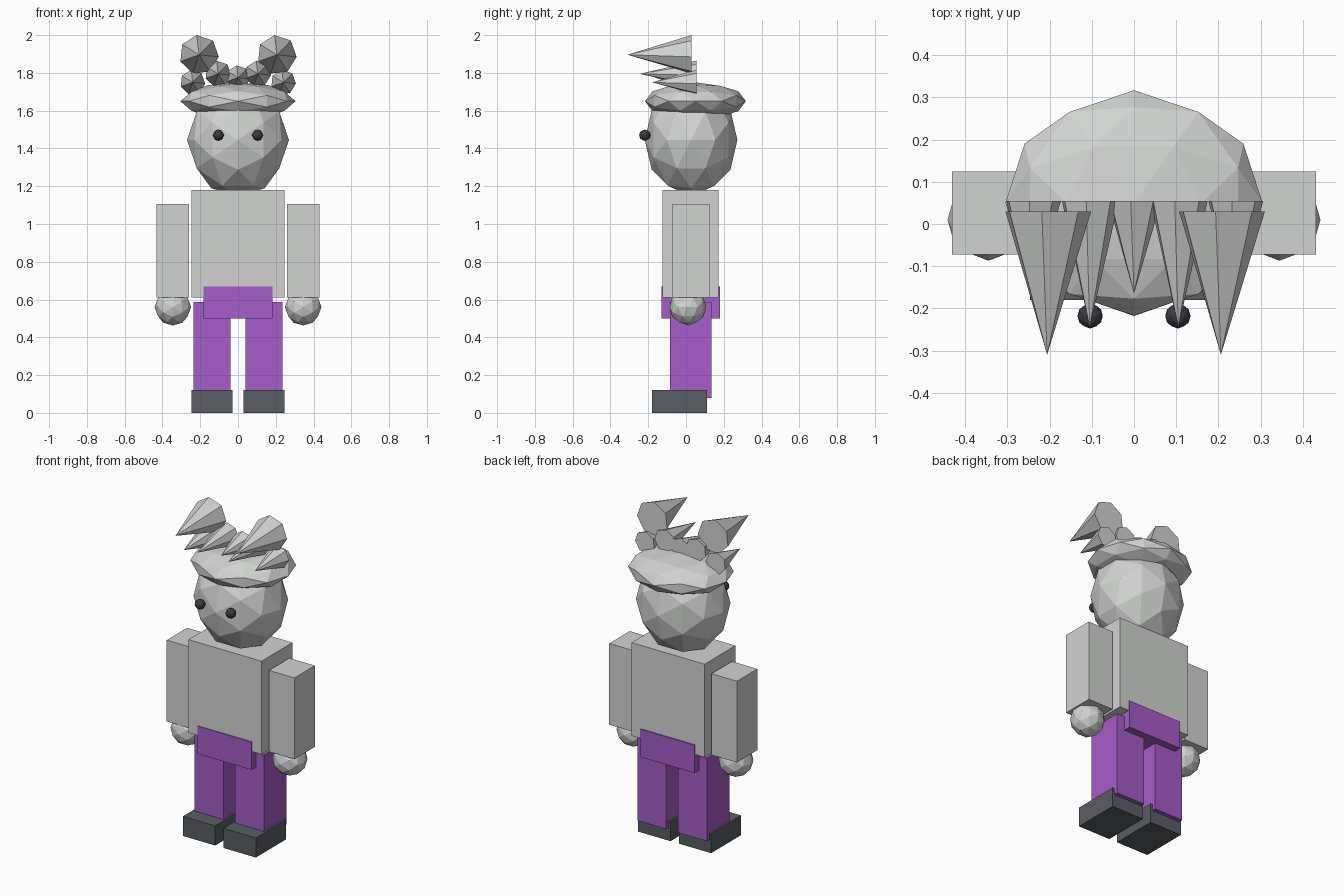
import bpy, bmesh, math
from mathutils import Matrix, Vector

default = bpy.data.objects.get("Cube")
if default:
    bpy.data.objects.remove(default, do_unlink=True)


def material(name, rgb):
    mat = bpy.data.materials.new(name)
    mat.use_nodes = True
    color = (*rgb, 1)
    mat.diffuse_color = color
    mat.node_tree.nodes["Principled BSDF"].inputs["Base Color"].default_value = color
    return mat


GREY = material("light grey", (0.64, 0.655, 0.64))
PURPLE = material("purple", (0.38, 0.11, 0.58))
SLATE = material("dark slate", (0.10, 0.113, 0.127))
BLACK = material("eye black", (0.045, 0.045, 0.06))


def finish(name, bm, mat):
    bmesh.ops.recalc_face_normals(bm, faces=bm.faces)
    mesh = bpy.data.meshes.new(name)
    bm.to_mesh(mesh)
    bm.free()
    mesh.materials.append(mat)
    obj = bpy.data.objects.new(name, mesh)
    bpy.context.collection.objects.link(obj)
    return obj


def box(name, x, y, z, mat):
    """Box from its (low, high) range on each axis."""
    bm = bmesh.new()
    bmesh.ops.create_cube(bm, size=1)
    spans = (x, y, z)
    bmesh.ops.scale(bm, vec=[b - a for a, b in spans], verts=bm.verts)
    bmesh.ops.translate(bm, vec=[(a + b) / 2 for a, b in spans], verts=bm.verts)
    return finish(name, bm, mat)


def faceted_ball(name, center, radii, mat):
    """Low-poly ellipsoid, turned so that an edge midpoint lies on each axis."""
    bm = bmesh.new()
    bmesh.ops.create_icosphere(bm, subdivisions=2, radius=1)
    turn = Matrix.Rotation(math.radians(-31.72), 4, 'Y')
    bm.transform(Matrix.Translation(center) @ Matrix.Diagonal((*radii, 1)) @ turn)
    return finish(name, bm, mat)


def spike(name, x, z, radius, base_y, tip_y):
    """Seven-sided cone pointing forward."""
    bm = bmesh.new()
    ring = []
    for i in range(7):
        a = math.radians(-6) + math.tau * i / 7
        ring.append(bm.verts.new((x + radius * math.cos(a), base_y, z + radius * math.sin(a))))
    tip = bm.verts.new((x, tip_y, z))
    bm.faces.new(ring)
    for i in range(7):
        bm.faces.new((ring[i], ring[(i + 1) % 7], tip))
    return finish(name, bm, GREY)


# Body
box("torso", (-0.247, 0.247), (-0.125, 0.173), (0.61, 1.18), GREY)
box("hips", (-0.183, 0.183), (-0.13, 0.18), (0.5, 0.67), PURPLE)

# Head and the flattened hair cap
faceted_ball("head", (0, 0.027, 1.445), (0.27, 0.245, 0.30), GREY)
faceted_ball("hair_cap", (0, 0.05, 1.65), (0.305, 0.267, 0.1), GREY)

# Limbs, eyes and hair spikes, once per side
for side, s in (("left", 1), ("right", -1)):
    def mirrored(a, b):
        return tuple(sorted((s * a, s * b)))

    box(side + "_arm", mirrored(0.26, 0.432), (-0.072, 0.125), (0.61, 1.107), GREY)
    faceted_ball(side + "_hand", (s * 0.345, 0.01, 0.56), (0.097,) * 3, GREY)
    box(side + "_leg", mirrored(0.04, 0.235), (-0.085, 0.135), (0.08, 0.587), PURPLE)
    box(side + "_shoe", mirrored(0.028, 0.247), (-0.18, 0.11), (0, 0.12), SLATE)
    faceted_ball(side + "_eye", (s * 0.104, -0.218, 1.47), (0.03,) * 3, BLACK)
    spike(side + "_large_spike", s * 0.206, 1.896, 0.105, 0.03, -0.31)
    spike(side + "_inner_spike", s * 0.105, 1.795, 0.07, 0.055, -0.245)
    spike(side + "_outer_spike", s * 0.24, 1.75, 0.067, 0.055, -0.18)
spike("middle_spike", 0, 1.775, 0.065, 0.055, -0.165)
